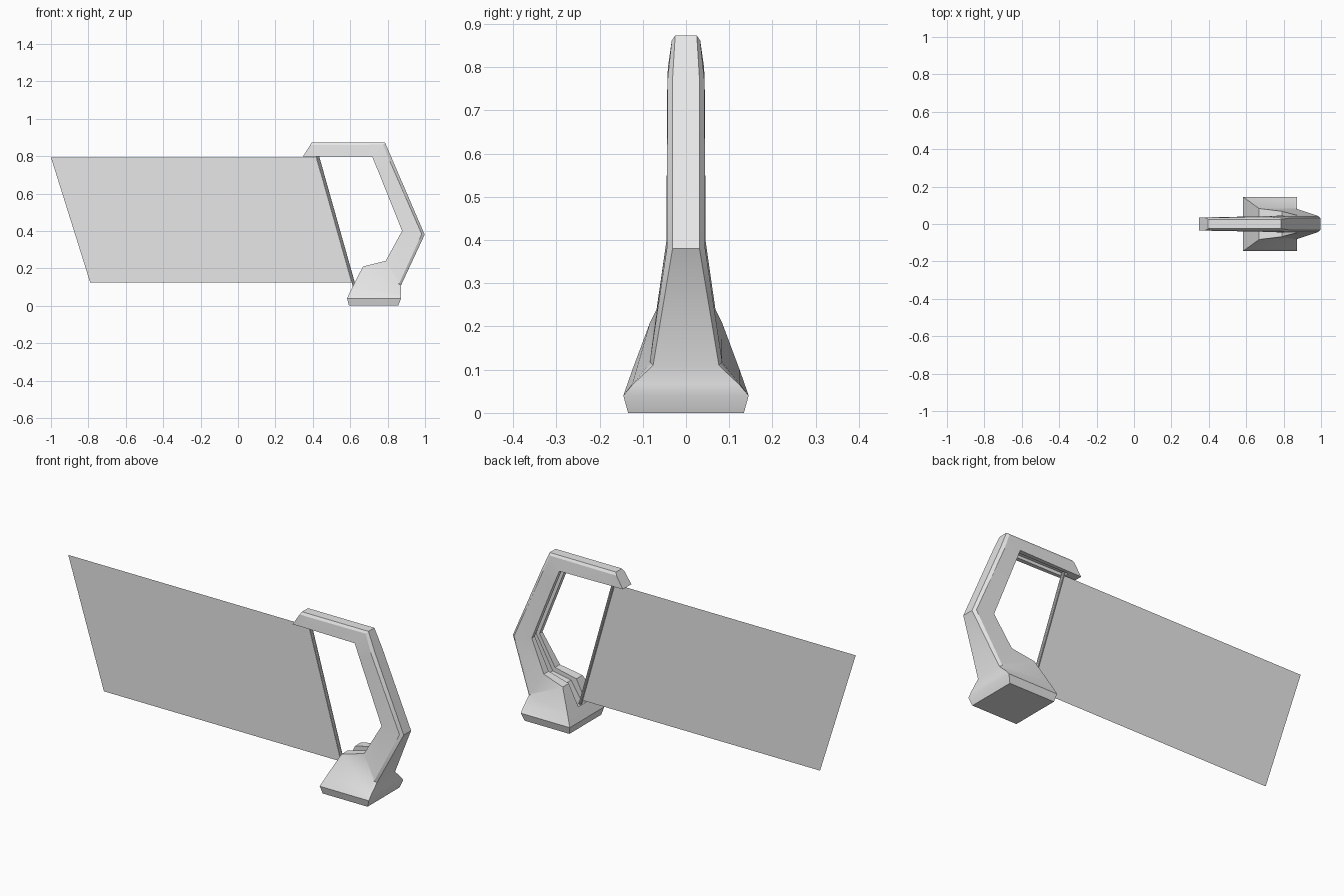
import bpy, bmesh
from mathutils import Vector

if "Cube" in bpy.data.objects:
    bpy.data.objects.remove(bpy.data.objects["Cube"])

grey = bpy.data.materials.new("light_grey")
grey.diffuse_color = (0.8, 0.8, 0.8, 1)
grey.use_nodes = True
grey.node_tree.nodes["Principled BSDF"].inputs["Base Color"].default_value = grey.diffuse_color


def make_object(name, bm):
    mesh = bpy.data.meshes.new(name)
    bm.to_mesh(mesh)
    bm.free()
    mesh.materials.append(grey)
    obj = bpy.data.objects.new(name, mesh)
    bpy.context.collection.objects.link(obj)
    return obj


def ring(bm, outer, inner, a, b, c, g, depth):
    """Grooved cross-section: outer face, chamfer, side, inner groove."""
    o, i = Vector((outer[0], 0, outer[1])), Vector((inner[0], 0, inner[1]))
    d = (o - i).normalized()
    half = [(o, a), (o - d * 0.016, b), (i, c), (i, g), (i + d * depth, g)]
    pts = [p + Vector((0, y, 0)) for p, y in half]
    pts += [p - Vector((0, y, 0)) for p, y in reversed(half)]
    return [bm.verts.new(p) for p in pts]


# Handle frame: outer point, inner point, half widths (outer, chamfer, inner),
# groove half width and groove depth, from the top tip down to the base
stations = [
    ((0.395, 0.873), (0.347, 0.798), 0.025, 0.033, 0.036, 0.018, 0),
    ((0.45, 0.873), (0.41, 0.798), 0.025, 0.033, 0.036, 0.018, 0),
    ((0.45, 0.873), (0.41, 0.798), 0.025, 0.033, 0.036, 0.018, 0.02),
    ((0.786, 0.873), (0.717, 0.798), 0.025, 0.033, 0.042, 0.018, 0.02),
    ((0.828, 0.775), (0.749, 0.72), 0.031, 0.043, 0.044, 0.018, 0.02),
    ((0.998, 0.38), (0.877, 0.40), 0.031, 0.044, 0.045, 0.02, 0.02),
    ((0.872, 0.11), (0.79, 0.24), 0.076, 0.083, 0.068, 0.026, 0.025),
    ((0.872, 0.11), (0.668, 0.21), 0.076, 0.083, 0.083, 0.032, 0.035),
    ((0.872, 0.066), (0.612, 0.10), 0.123, 0.124, 0.124, 0.032, 0.025),
    ((0.872, 0.066), (0.612, 0.10), 0.123, 0.124, 0.124, 0.032, 0),
    ((0.872, 0.04), (0.583, 0.04), 0.145, 0.145, 0.145, 0.032, 0),
    ((0.857, 0.0), (0.593, 0.0), 0.134, 0.134, 0.134, 0.032, 0),
]
bm = bmesh.new()
rings = [ring(bm, *s) for s in stations]
for r0, r1 in zip(rings, rings[1:]):
    for k in range(10):
        n = (k + 1) % 10
        bm.faces.new((r0[k], r0[n], r1[n], r1[k]))
bm.faces.new(rings[0])
bm.faces.new(rings[-1])
bmesh.ops.remove_doubles(bm, verts=bm.verts, dist=1e-5)
bmesh.ops.recalc_face_normals(bm, faces=bm.faces)
frame = make_object("handle_frame", bm)
bpy.context.view_layer.objects.active = frame
frame.select_set(True)
bpy.ops.object.shade_smooth_by_angle(angle=0.45)

# Thin rod the sheet hangs from
top, bottom = Vector((0.424, 0, 0.805)), Vector((0.623, 0, 0.10))
bm = bmesh.new()
bmesh.ops.create_cone(bm, cap_ends=True, segments=10, radius1=0.008,
                      radius2=0.008, depth=(top - bottom).length)
rod = make_object("rod", bm)
rod.location = (top + bottom) / 2
rod.rotation_mode = 'QUATERNION'
rod.rotation_quaternion = (top - bottom).to_track_quat('Z', 'Y')

# Flat slanted sheet
bm = bmesh.new()
corners = [(-0.79, 0.123), (0.615, 0.123), (0.418, 0.793), (-1.0, 0.793)]
bm.faces.new([bm.verts.new((x, 0, z)) for x, z in corners])
make_object("sheet", bm)
